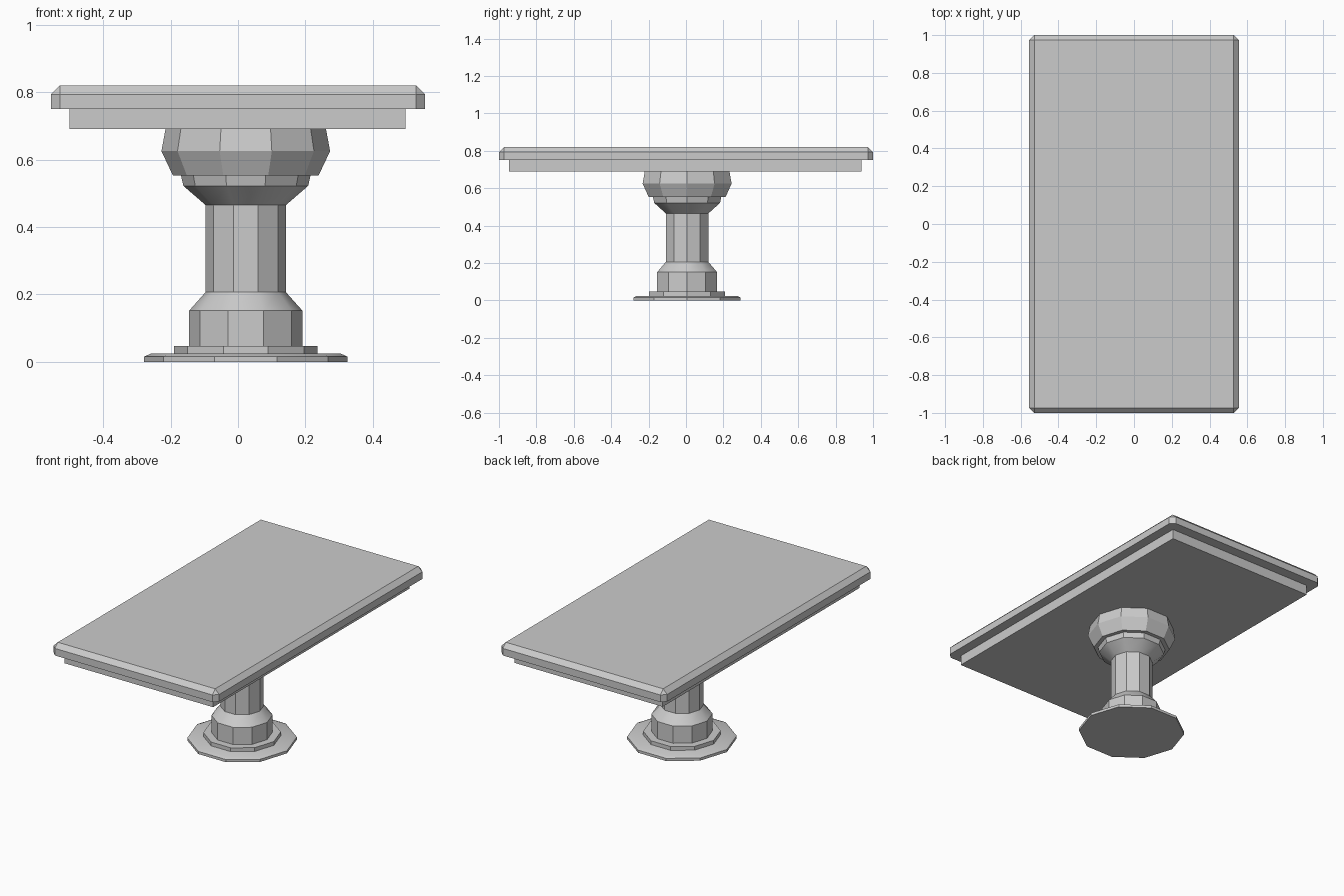
import bpy, bmesh
from math import cos, sin, pi, radians

if "Cube" in bpy.data.objects:
    bpy.data.objects.remove(bpy.data.objects["Cube"])

CX, CY, SIDES = 0.023, 0.006, 10


def add_object(name, bm):
    bmesh.ops.recalc_face_normals(bm, faces=bm.faces)
    mesh = bpy.data.meshes.new(name)
    bm.to_mesh(mesh)
    bm.free()
    ob = bpy.data.objects.new(name, mesh)
    bpy.context.collection.objects.link(ob)
    return ob


def slab(name, x0, x1, y0, y1, z0, z1, chamfer=0):
    """Box, optionally chamfered on every edge except the bottom ones."""
    bm = bmesh.new()
    bmesh.ops.create_cube(bm, size=1)
    for v in bm.verts:
        v.co.x = x1 if v.co.x > 0 else x0
        v.co.y = y1 if v.co.y > 0 else y0
        v.co.z = z1 if v.co.z > 0 else z0
    if chamfer:
        edges = [e for e in bm.edges if max(v.co.z for v in e.verts) > z0 + 1e-4]
        bmesh.ops.bevel(bm, geom=edges, offset=chamfer, segments=1,
                        profile=0.5, affect='EDGES')
    return add_object(name, bm)


def turned(name, profile):
    """Ten-sided lathe of (radius, height) points, capped at both ends."""
    bm = bmesh.new()
    rings = [[bm.verts.new((CX + r * cos(2 * pi * i / SIDES),
                            CY + r * sin(2 * pi * i / SIDES), z))
              for i in range(SIDES)] for r, z in profile]
    for a, b in zip(rings, rings[1:]):
        for i in range(SIDES):
            j = (i + 1) % SIDES
            bm.faces.new((a[i], a[j], b[j], b[i]))
    bm.faces.new(rings[0][::-1])
    bm.faces.new(rings[-1])
    ob = add_object(name, bm)
    bpy.ops.object.select_all(action='DESELECT')
    bpy.context.view_layer.objects.active = ob
    ob.select_set(True)
    bpy.ops.object.shade_smooth_by_angle(angle=radians(30))
    return ob


# Table top and the apron under it
slab("table_top", -0.555, 0.555, -1, 1, 0.75, 0.82, 0.027)
slab("apron", -0.50, 0.496, -0.947, 0.937, 0.69, 0.75)

# Pedestal, from the floor up
turned("foot_plate", [(0.301, 0), (0.301, 0.016), (0.281, 0.025)])
turned("foot_ring", [(0.213, 0.025), (0.213, 0.048)])
turned("column", [(0.168, 0.048), (0.168, 0.152), (0.119, 0.207),
                  (0.119, 0.465), (0.185, 0.522), (0.192, 0.553)])
turned("capital", [(0.216, 0.553), (0.25, 0.625), (0.238, 0.69)])
